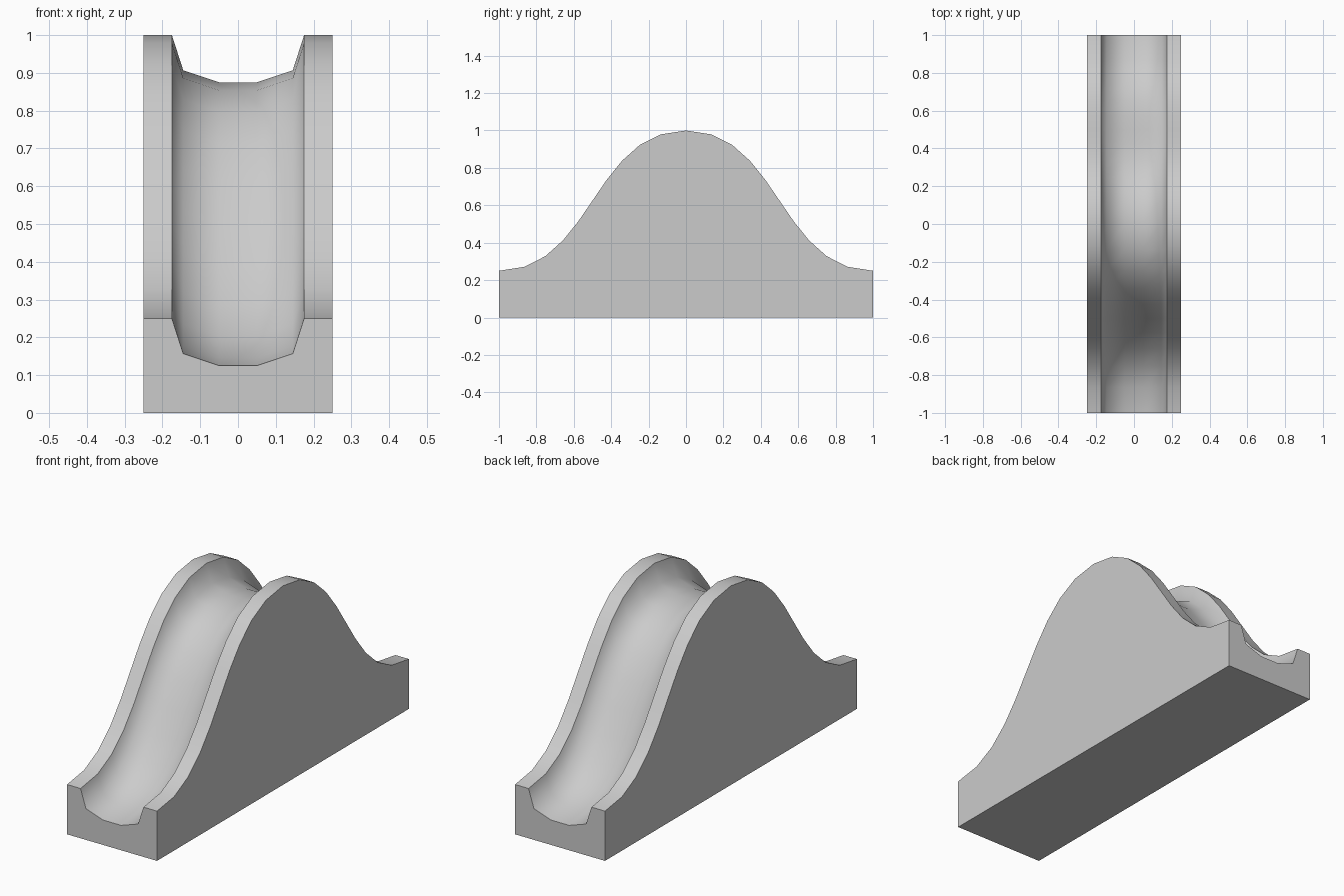
import bpy, bmesh

if "Cube" in bpy.data.objects:
    bpy.data.objects.remove(bpy.data.objects["Cube"])

STEPS = 10
LOW, HIGH = 0.25, 1.0

# Half of the hill: an S-shaped bezier from the low end to the crest
def hill_point(t):
    y = -1 + 1.5 * t * (1 - t) ** 2 + 1.5 * t * t * (1 - t) + t ** 3
    return y, LOW + (HIGH - LOW) * (3 * t * t - 2 * t ** 3)

half = [hill_point(i / STEPS) for i in range(STEPS + 1)]
path = half + [(-y, z) for y, z in reversed(half[:-1])]

# Top cross-section: flat rims with a rounded channel between (x, drop)
side = [(0.25, 0), (0.175, 0), (0.145, 0.093), (0.05, 0.125)]
section = [(-x, d) for x, d in side] + list(reversed(side))
n = len(section)

# Sweep the section over the hill, closing each ring along the flat base
bm = bmesh.new()
rings = []
for y, z in path:
    ring = [bm.verts.new((x, y, z - d)) for x, d in section]
    ring += [bm.verts.new((0.25, y, 0)), bm.verts.new((-0.25, y, 0))]
    rings.append(ring)
m = n + 2
for a, b in zip(rings, rings[1:]):
    for j in range(m):
        k = (j + 1) % m
        f = bm.faces.new((a[j], a[k], b[k], b[j]))
        f.smooth = True
    # Keep rim, side and base edges crisp, channel floor smooth
    for j in (0, 1, n - 2, n - 1, n, n + 1):
        bm.edges.get((a[j], b[j])).smooth = False

# End caps
for ring in (rings[0], rings[-1]):
    bm.faces.new(ring)
    for j in range(m):
        bm.edges.get((ring[j], ring[(j + 1) % m])).smooth = False
bmesh.ops.recalc_face_normals(bm, faces=bm.faces[:])

mesh = bpy.data.meshes.new("hill_track")
bm.to_mesh(mesh)
bm.free()
track = bpy.data.objects.new("hill_track", mesh)
bpy.context.collection.objects.link(track)
